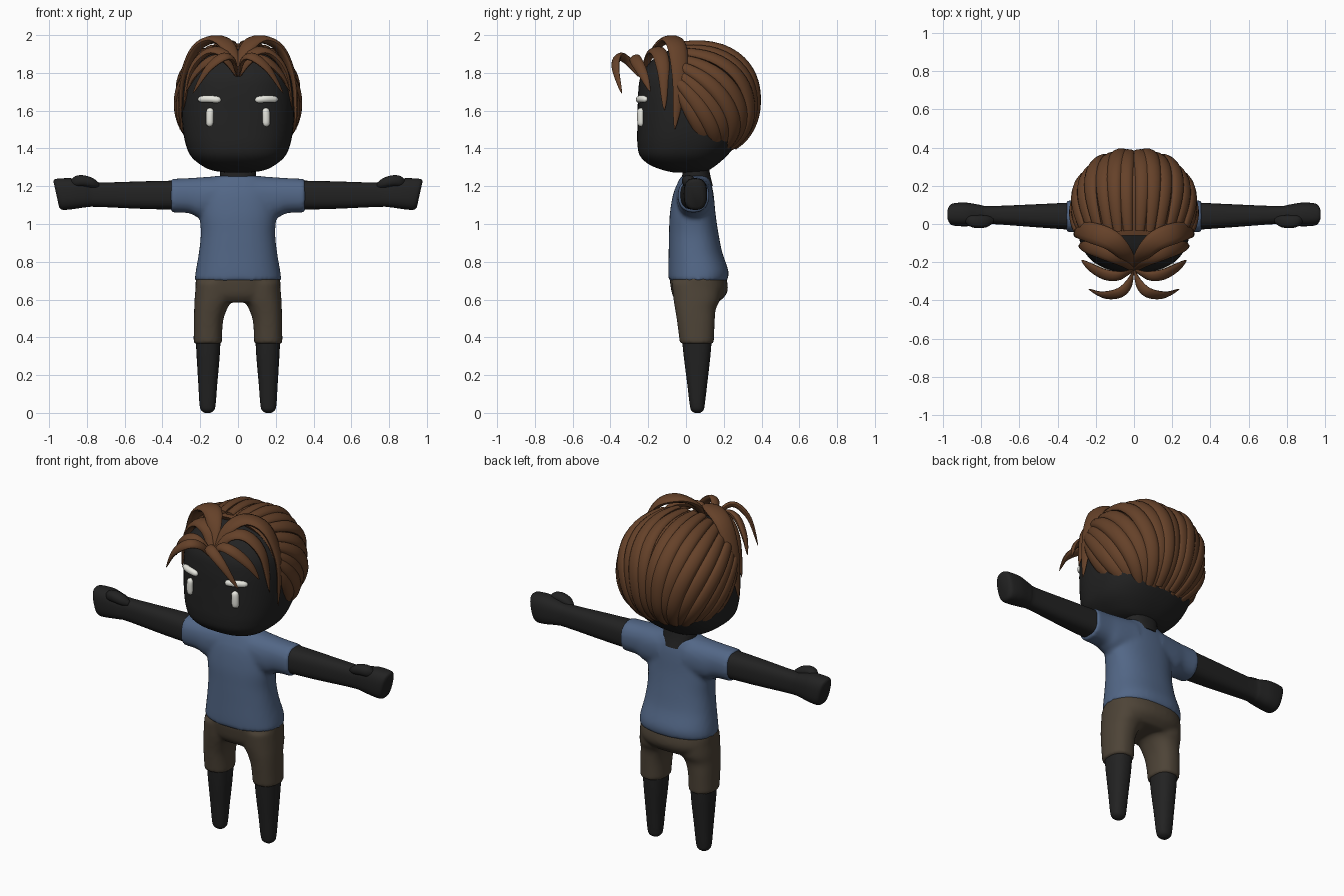
import bpy, bmesh, math
from mathutils import Vector

if "Cube" in bpy.data.objects:
    bpy.data.objects.remove(bpy.data.objects["Cube"])


def material(name, rgb):
    m = bpy.data.materials.new(name)
    m.diffuse_color = (*rgb, 1)
    m.use_nodes = True
    m.node_tree.nodes["Principled BSDF"].inputs["Base Color"].default_value = m.diffuse_color
    return m


SKIN = material("charcoal skin", (0.016, 0.016, 0.016))
SHIRT = material("blue shirt", (0.085, 0.135, 0.24))
SHORTS = material("brown shorts", (0.075, 0.057, 0.038))
HAIR = material("chestnut hair", (0.13, 0.053, 0.022))
WHITE = material("off white", (0.8, 0.8, 0.74))


def smooth(pts, n=6):
    """Catmull-Rom interpolation of tuples of any length."""
    out = []
    for i in range(len(pts) - 1):
        a, b, c, d = (pts[max(i - 1, 0)], pts[i], pts[i + 1], pts[min(i + 2, len(pts) - 1)])
        for k in range(n):
            t = k / n
            out.append(tuple(0.5 * (2 * q + (r - p) * t + (2 * p - 5 * q + 4 * r - s) * t * t
                                    + (3 * q - p - 3 * r + s) * t ** 3)
                             for p, q, r, s in zip(a, b, c, d)))
    return out + [tuple(pts[-1])]


def skin_rings(bm, rings):
    rows = [[bm.verts.new(p) for p in r] for r in rings]
    n = len(rows[0])
    for a, b in zip(rows, rows[1:]):
        for i in range(n):
            bm.faces.new((a[i], a[(i + 1) % n], b[(i + 1) % n], b[i]))
    bm.faces.new(rows[0][::-1])
    bm.faces.new(rows[-1])


def circle(p, n):
    """Unit superellipse."""
    for i in range(n):
        c, s = math.cos(2 * math.pi * i / n), math.sin(2 * math.pi * i / n)
        yield (math.copysign(abs(c) ** (2 / p), c), math.copysign(abs(s) ** (2 / p), s))


def loft(bm, secs, axis="z", p=2.3, n=40):
    """Sections: (position, centre u, centre v, half u, half v)."""
    rings = []
    for t, cu, cv, hu, hv in smooth(secs):
        uv = [(cu + hu * a, cv + hv * b) for a, b in circle(p, n)]
        rings.append([(u, v, t) if axis == "z" else (t, u, v) for u, v in uv])
    skin_rings(bm, rings)


def strand(bm, path, width, thick, w0=0.3, w2=0.03, e=2, centre=(0, 0.03, 1.6), n=12):
    """Tapered flattened tube whose flat side faces away from centre."""
    pts = [Vector(q) for q in path]
    rings = []
    for i, q in enumerate(pts):
        t = i / (len(pts) - 1)
        tan = (pts[min(i + 1, len(pts) - 1)] - pts[max(i - 1, 0)]).normalized()
        side = tan.cross(q - Vector(centre)).normalized()
        nor = side.cross(tan)
        f = 1 - abs(2 * t - 1) ** e
        w = f + (1 - f) * (w0 + (w2 - w0) * t)
        rings.append([q + side * (a * width * w) + nor * (b * thick * w) for a, b in circle(2, n)])
    skin_rings(bm, rings)


def finish(name, bm, mat, mirror=False, remesh=0):
    bmesh.ops.recalc_face_normals(bm, faces=bm.faces)
    me = bpy.data.meshes.new(name)
    bm.to_mesh(me)
    bm.free()
    me.materials.append(mat)
    ob = bpy.data.objects.new(name, me)
    bpy.context.collection.objects.link(ob)
    bpy.context.view_layer.objects.active = ob
    ob.select_set(True)
    bpy.ops.object.shade_smooth_by_angle(angle=math.radians(50))
    ob.select_set(False)
    if mirror:
        m = ob.modifiers.new("mirror", "MIRROR")
        m.use_mirror_merge = False
    if remesh:
        r = ob.modifiers.new("fuse", "REMESH")
        r.mode, r.voxel_size, r.use_smooth_shade = "VOXEL", remesh, True
        s = ob.modifiers.new("soften", "SMOOTH")
        s.factor, s.iterations = 0.5, 5
    return ob


def ysec(z, hx, y0, y1, xc=0):
    """Upright section from front and back y."""
    return (z, xc, (y0 + y1) / 2, hx, (y1 - y0) / 2)


# head
bm = bmesh.new()
loft(bm, [ysec(*s) for s in (
    (1.272, 0.06, -0.06, 0.08), (1.285, 0.14, -0.12, 0.12), (1.315, 0.2, -0.195, 0.165),
    (1.36, 0.25, -0.243, 0.215), (1.42, 0.276, -0.257, 0.265), (1.5, 0.292, -0.258, 0.3),
    (1.6, 0.298, -0.256, 0.315), (1.7, 0.295, -0.253, 0.315), (1.78, 0.28, -0.24, 0.285),
    (1.85, 0.24, -0.195, 0.23), (1.9, 0.18, -0.135, 0.17), (1.93, 0.08, -0.05, 0.09))],
    p=2.5, n=64)
finish("head", bm, SKIN)

# neck, showing at the nape above the shirt
bm = bmesh.new()
loft(bm, [(1.2, 0, 0.06, 0.085, 0.083), (1.25, 0, 0.055, 0.095, 0.075), (1.31, 0, 0.05, 0.095, 0.07)])
finish("neck", bm, SKIN)

# shirt: torso and both sleeves fused
bm = bmesh.new()
loft(bm, [ysec(*s) for s in (
    (0.697, 0.23, -0.092, 0.218), (0.75, 0.224, -0.094, 0.225), (0.85, 0.207, -0.092, 0.192),
    (0.95, 0.197, -0.09, 0.172), (1.05, 0.203, -0.086, 0.157), (1.15, 0.2, -0.07, 0.147),
    (1.21, 0.18, -0.048, 0.135), (1.255, 0.12, -0.025, 0.115))])
for s in (-1, 1):
    loft(bm, [(s * 0.08, 0.045, 1.145, 0.1, 0.11), (s * 0.2, 0.042, 1.14, 0.09, 0.107),
              (s * 0.26, 0.04, 1.15, 0.084, 0.093), (s * 0.355, 0.04, 1.15, 0.083, 0.089)], "x")
finish("shirt", bm, SHIRT, remesh=0.012)

# shorts: pelvis and both legs fused
bm = bmesh.new()
loft(bm, [ysec(*s) for s in ((0.72, 0.224, -0.088, 0.213), (0.66, 0.224, -0.08, 0.222),
                             (0.62, 0.215, -0.07, 0.208), (0.585, 0.19, -0.045, 0.17))])
for s in (-1, 1):
    loft(bm, [ysec(z, hx, a, b, s * xc) for z, hx, a, b, xc in (
        (0.69, 0.11, -0.075, 0.19, 0.113), (0.6, 0.1, -0.066, 0.18, 0.13),
        (0.55, 0.087, -0.058, 0.158, 0.145), (0.48, 0.077, -0.047, 0.152, 0.157),
        (0.365, 0.075, -0.032, 0.147, 0.16))])
finish("shorts", bm, SHORTS, remesh=0.011)

# lower legs with rounded feet
bm = bmesh.new()
loft(bm, [ysec(z, hx, a, b, xc) for z, hx, a, b, xc in (
    (0.4, 0.066, -0.022, 0.137, 0.158), (0.3, 0.061, -0.012, 0.129, 0.158),
    (0.15, 0.05, 0.007, 0.112, 0.16), (0.05, 0.043, 0.019, 0.1, 0.161),
    (0.015, 0.035, 0.027, 0.093, 0.161), (0, 0.015, 0.045, 0.075, 0.161))])
finish("lower_legs", bm, SKIN, mirror=True)

# arms with mitten hands and thumbs
bm = bmesh.new()
loft(bm, [(0.32, 0.041, 1.153, 0.072, 0.077), (0.5, 0.043, 1.153, 0.061, 0.073),
          (0.75, 0.047, 1.155, 0.047, 0.064), (0.81, 0.047, 1.158, 0.054, 0.07),
          (0.88, 0.05, 1.16, 0.062, 0.082), (0.945, 0.05, 1.157, 0.058, 0.082),
          (0.962, 0.05, 1.157, 0.04, 0.07)], "x", p=2.6)
loft(bm, [(0.735, 0.02, 1.205, 0.012, 0.012), (0.77, 0.014, 1.218, 0.03, 0.026),
          (0.82, 0.012, 1.228, 0.034, 0.03), (0.86, 0.016, 1.226, 0.028, 0.028),
          (0.885, 0.02, 1.22, 0.01, 0.012)], "x", n=20)
for v in bm.verts:      # slanted knuckles
    if v.co.x > 0.9:
        v.co.x += 0.22 * (v.co.z - 1.157) * min(1, (v.co.x - 0.9) / 0.04)
finish("arms", bm, SKIN, mirror=True)

# brows and eyes
bm = bmesh.new()
strand(bm, smooth([(0.09, -0.252, 1.656), (0.15, -0.242, 1.662), (0.212, -0.209, 1.66)]),
       0.019, 0.017, 0.2, 0.2, e=5)
strand(bm, smooth([(0.15, -0.238, 1.515), (0.15, -0.24, 1.565), (0.147, -0.239, 1.615)]),
       0.021, 0.018, 0.2, 0.2, e=5)
finish("eyes_and_brows", bm, WHITE, mirror=True)

# back hair: under-layer plus swept locks over an ellipsoid
HC, HR = Vector((0, 0.05, 1.655)), (0.315, 0.325, 0.305)


def on_scalp(d, k=1.0):
    r = sum(abs(c) ** 2.25 for c in d) ** (1 / 2.25)
    return HC + Vector(c / r * h * k for c, h in zip(d, HR))


bm = bmesh.new()
bmesh.ops.create_uvsphere(bm, u_segments=64, v_segments=40, radius=1)
for v in bm.verts:
    v.co = on_scalp(v.co, 0.985)
bmesh.ops.bisect_plane(bm, geom=bm.verts[:] + bm.edges[:] + bm.faces[:], plane_co=(0, -0.05, 1.77),
                       plane_no=(0, 0.8, 0.6), clear_inner=True)
bmesh.ops.bisect_plane(bm, geom=bm.verts[:] + bm.edges[:] + bm.faces[:], plane_co=(0, -0.06, 0),
                       plane_no=(0, 1, 0), clear_inner=True)
bmesh.ops.holes_fill(bm, edges=bm.edges[:], sides=0)
finish("hair_under_layer", bm, HAIR)

bm = bmesh.new()
N = 9
for i in range(N):
    s = i / (N - 1)
    a, b = math.radians(6 + 76 * s), math.radians(6 + 62 * s)
    p0 = Vector((math.sin(a), -0.27, math.cos(a)))
    p1 = Vector((0.15 + 0.8 * s, 1.6 - 1.5 * s, 0.5 - 0.9 * s))
    p2 = Vector((0.56 * math.sin(b), 0.6 * math.cos(b), -0.8 + 0.05 * (i % 2)))
    path = []
    for k in range(25):
        t = k / 24
        path.append(on_scalp(p0 * (1 - t) ** 2 + p1 * 2 * t * (1 - t) + p2 * t * t, 0.985 + 0.025 * (i % 2)))
    strand(bm, path, 0.043, 0.024, 0.55, 0.5, centre=HC)
finish("back_hair_locks", bm, HAIR, mirror=True)

# front hair: parted fringe locks fanning out from the middle
FRINGE = [
    (0.056, 0.022, [(0.005, -0.235, 1.79), (0.045, -0.16, 1.93), (0.12, -0.085, 1.978),
                    (0.225, -0.045, 1.925), (0.295, -0.035, 1.75), (0.308, -0.06, 1.5)]),
    (0.042, 0.02, [(0.005, -0.24, 1.79), (0.07, -0.19, 1.9), (0.16, -0.145, 1.91),
                   (0.25, -0.12, 1.81), (0.29, -0.115, 1.6)]),
    (0.032, 0.018, [(0.005, -0.24, 1.785), (0.07, -0.27, 1.87), (0.15, -0.265, 1.865),
                    (0.23, -0.225, 1.79), (0.275, -0.19, 1.7)]),
    (0.03, 0.016, [(0.004, -0.245, 1.785), (0.025, -0.31, 1.865), (0.075, -0.36, 1.885),
                   (0.16, -0.372, 1.82), (0.24, -0.34, 1.69)]),
]
bm = bmesh.new()
for w, th, pts in FRINGE:
    strand(bm, smooth(pts), w, th, 0.3, 0.03, centre=(0, -0.12, 1.62))
finish("fringe_locks", bm, HAIR, mirror=True)
